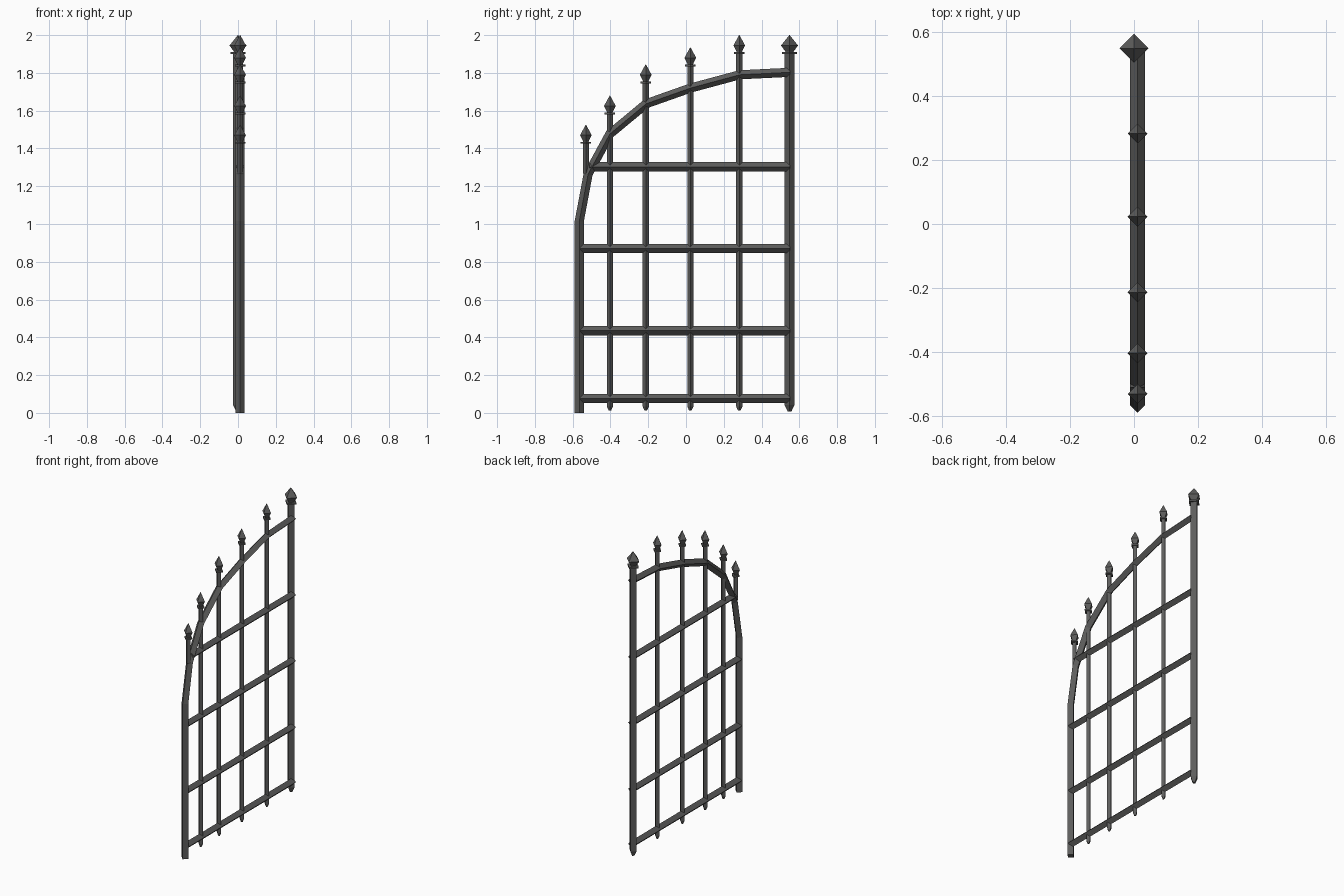
import bpy
from math import cos, sin, tau
from mathutils import Vector

if "Cube" in bpy.data.objects:
    bpy.data.objects.remove(bpy.data.objects["Cube"])

X = 0.011  # plane of rails, arch and slim bars

# dark iron
iron = bpy.data.materials.new("dark_iron")
iron.diffuse_color = (0.11, 0.11, 0.108, 1)
iron.use_nodes = True
iron.node_tree.nodes["Principled BSDF"].inputs["Base Color"].default_value = iron.diffuse_color


def mesh(name, rings):
    """Skin a list of equal-length vertex rings and cap both ends."""
    n = len(rings[0])
    verts = [v for r in rings for v in r]
    faces = [(k * n + i, k * n + (i + 1) % n, (k + 1) * n + (i + 1) % n, (k + 1) * n + i)
             for k in range(len(rings) - 1) for i in range(n)]
    faces += [tuple(range(n))[::-1], tuple(range(len(verts) - n, len(verts)))]
    me = bpy.data.meshes.new(name)
    me.from_pydata(verts, [], faces)
    me.materials.append(iron)
    ob = bpy.data.objects.new(name, me)
    bpy.context.collection.objects.link(ob)
    return ob


def lathe(name, x, y, profile):
    """Four-sided upright with (z, radius) profile, corners on the axes."""
    return mesh(name, [[(x + r * cos(tau * i / 4), y + r * sin(tau * i / 4), z)
                        for i in range(4)] for z, r in profile])


def sweep(name, pts, r):
    """Diamond-section bar along a path in the y-z plane, with mitred corners."""
    pts = [Vector((X, y, z)) for y, z in pts]
    side = Vector((1, 0, 0))
    rings = []
    for i, p in enumerate(pts):
        a = (p - pts[i - 1]).normalized() if i else (pts[1] - p).normalized()
        b = (pts[i + 1] - p).normalized() if i < len(pts) - 1 else a
        t = (a + b).normalized()
        nrm = side.cross(t) / max(t.dot(a), 0.5)
        rings.append([p + side * r, p + nrm * r, p - side * r, p - nrm * r])
    return mesh(name, rings)


def upright(name, x, y, bottom, top, r, s):
    """Bar with pointed foot, collar and spear finial scaled by s."""
    lathe(name, x, y, [(bottom, r * 0.4), (bottom + r * 1.3, r), (top - 0.1, r)])
    lathe(name + "_collar", x, y, [(top - 0.1, 0.028 * s), (top - 0.09, 0.028 * s)])
    lathe(name + "_spear", x, y, [(top - 0.1, 0.012 * s), (top - 0.085, 0.016 * s),
                                  (top - 0.055, 0.031 * s), (top, 0.001)])


# arched frame: hinge stile running up into the curved top rail
sweep("arched_frame", [(-0.565, 0), (-0.565, 1.015), (-0.518, 1.265), (-0.403, 1.477),
                       (-0.21, 1.637), (0.025, 1.72), (0.285, 1.79), (0.55, 1.803)], 0.024)

# cross rails
for i, (y0, z) in enumerate([(-0.56, 0.077), (-0.56, 0.435), (-0.56, 0.871), (-0.51, 1.303)]):
    sweep(f"cross_rail_{i + 1}", [(y0, z), (0.55, z)], 0.024)

# slim bars with spear tips
for i, (y, z0, top) in enumerate([(-0.53, 1.25, 1.525), (-0.403, 0.012, 1.68), (-0.213, 0.012, 1.845),
                                  (0.023, 0.012, 1.935), (0.282, 0.012, 2.0)]):
    upright(f"bar_{i + 1}", X, y, z0, top, 0.016, 1.0)

# heavy latch post
upright("latch_post", 0, 0.548, 0.008, 2.0, 0.026, 1.45)
